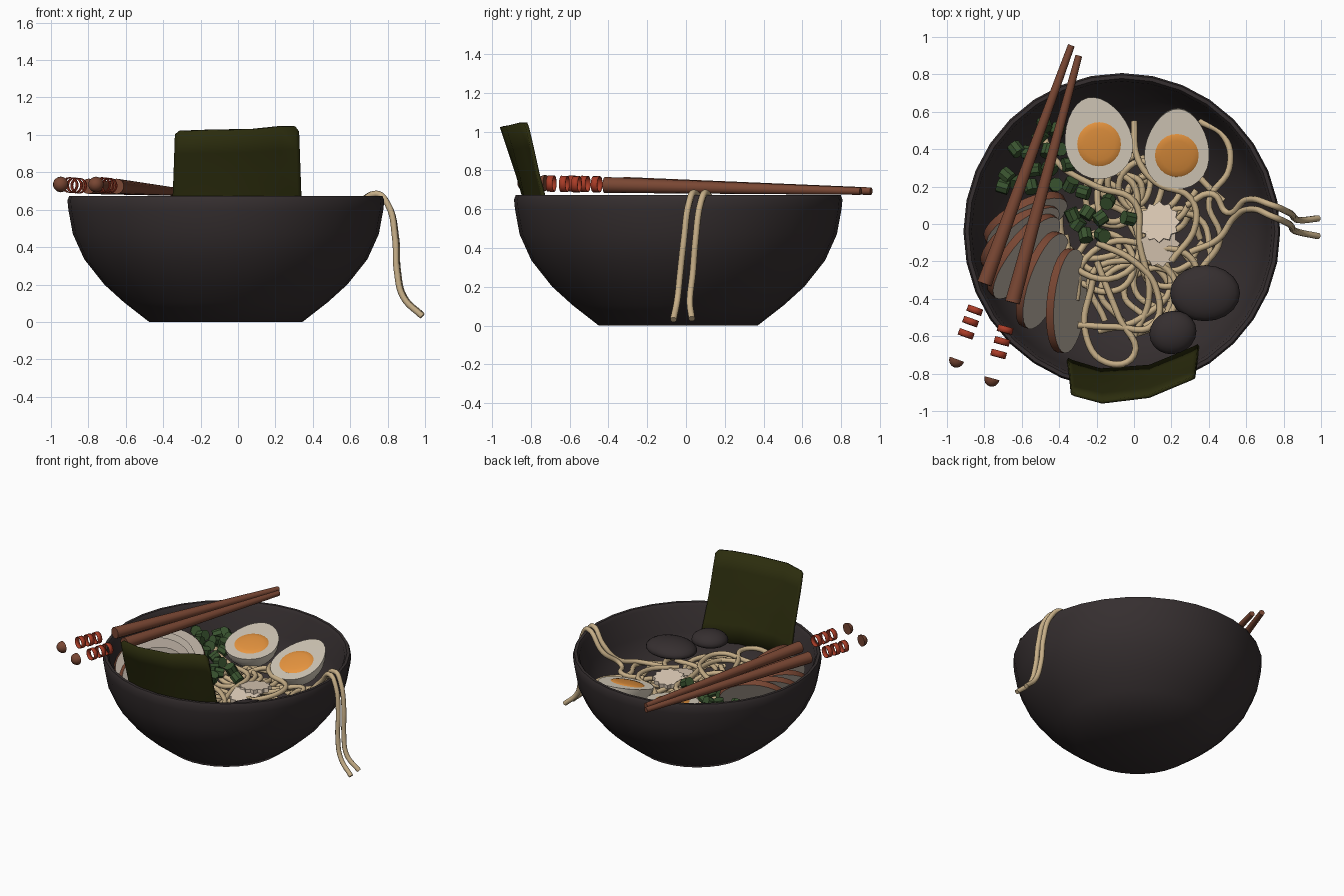
import bpy, bmesh, math, random
from mathutils import Vector, Matrix

if "Cube" in bpy.data.objects:
    bpy.data.objects.remove(bpy.data.objects["Cube"])

random.seed(4)
V = Vector
CX, CY = -0.065, -0.04          # bowl centre


def mat(name, r, g, b):
    m = bpy.data.materials.new(name)
    m.diffuse_color = (r, g, b, 1)
    m.use_nodes = True
    m.node_tree.nodes["Principled BSDF"].inputs["Base Color"].default_value = m.diffuse_color
    return m


BOWL = mat("charcoal", 0.036, 0.028, 0.029)
NOODLE = mat("noodle tan", 0.56, 0.42, 0.24)
NORI = mat("seaweed green", 0.024, 0.025, 0.004)
GREEN = mat("scallion green", 0.04, 0.085, 0.028)
WHITE = mat("egg white", 0.68, 0.61, 0.50)
YOLK = mat("yolk orange", 0.80, 0.30, 0.05)
CAKE = mat("fishcake cream", 0.74, 0.61, 0.48)
MEAT = mat("meat beige", 0.52, 0.45, 0.38)
BROWN = mat("wood brown", 0.19, 0.062, 0.033)
RED = mat("red lacquer", 0.40, 0.045, 0.02)


def finish(name, bm, mats, matrix=None, angle=40):
    if matrix is not None:
        bm.transform(matrix)
    me = bpy.data.meshes.new(name)
    bm.to_mesh(me)
    bm.free()
    for m in mats:
        me.materials.append(m)
    ob = bpy.data.objects.new(name, me)
    bpy.context.collection.objects.link(ob)
    bpy.ops.object.select_all(action='DESELECT')
    ob.select_set(True)
    bpy.context.view_layer.objects.active = ob
    bpy.ops.object.shade_smooth_by_angle(angle=math.radians(angle))
    return ob


def cone(r1, r2, depth, seg=14, caps=True):
    bm = bmesh.new()
    bmesh.ops.create_cone(bm, cap_ends=caps, segments=seg, radius1=r1, radius2=r2, depth=depth)
    return bm


def ball(seg=20, rings=12):
    bm = bmesh.new()
    bmesh.ops.create_uvsphere(bm, u_segments=seg, v_segments=rings, radius=1)
    return bm


def halve(bm):
    # keep the lower half with a flat cut face on top
    r = bmesh.ops.bisect_plane(bm, geom=bm.verts[:] + bm.edges[:] + bm.faces[:], plane_co=(0, 0, 0),
                               plane_no=(0, 0, 1), clear_outer=True)
    bmesh.ops.holes_fill(bm, edges=[e for e in bm.edges if e.is_boundary])


def place(loc, rot=(0, 0, 0), scale=(1, 1, 1)):
    e = Matrix.Identity(4)
    for ax, a in zip("XYZ", rot):
        e = Matrix.Rotation(math.radians(a), 4, ax) @ e
    return Matrix.Translation(loc) @ e @ Matrix.Diagonal((*scale, 1))


def aim(loc, direction):
    return Matrix.Translation(loc) @ V(direction).to_track_quat('Z', 'Y').to_matrix().to_4x4()


# bowl: lathed profile, outside then inside
prof = [(0, 0), (0.41, 0), (0.545, 0.105), (0.65, 0.2), (0.757, 0.335), (0.818, 0.47), (0.842, 0.6),
        (0.847, 0.65), (0.838, 0.672), (0.818, 0.672), (0.803, 0.65), (0.777, 0.47), (0.715, 0.345),
        (0.61, 0.22), (0.5, 0.125), (0.38, 0.06), (0, 0.05)]
bm = bmesh.new()
vs = [bm.verts.new((r, 0, z)) for r, z in prof]
es = [bm.edges.new(p) for p in zip(vs, vs[1:])]
bmesh.ops.spin(bm, geom=vs + es, axis=(0, 0, 1), cent=(0, 0, 0), steps=32, angle=math.tau)
bmesh.ops.remove_doubles(bm, verts=bm.verts, dist=1e-4)
bmesh.ops.recalc_face_normals(bm, faces=bm.faces)
finish("bowl", bm, [BOWL], place((CX, CY, 0)), 50)


# noodles: bevelled curves
def noodles(name, paths):
    cu = bpy.data.curves.new(name, 'CURVE')
    cu.dimensions = '3D'
    cu.bevel_depth = 0.0175
    cu.bevel_resolution = 2
    cu.resolution_u = 6
    cu.use_fill_caps = True
    for pts in paths:
        sp = cu.splines.new('BEZIER')
        sp.bezier_points.add(len(pts) - 1)
        for b, p in zip(sp.bezier_points, pts):
            b.co = p
            b.handle_left_type = b.handle_right_type = 'AUTO'
    cu.materials.append(NOODLE)
    ob = bpy.data.objects.new(name, cu)
    bpy.context.collection.objects.link(ob)
    bpy.ops.object.select_all(action='DESELECT')
    ob.select_set(True)
    bpy.context.view_layer.objects.active = ob
    bpy.ops.object.convert(target='MESH')


noodles("hanging_noodles", [
    [(0.28, 0.1, 0.44), (0.42, 0.16, 0.46), (0.5, 0.06, 0.47), (0.6, 0.13, 0.56), (0.74, 0.10, 0.685),
     (0.8, 0.075, 0.63), (0.845, 0.05, 0.45), (0.855, 0.035, 0.27), (0.89, 0.02, 0.13), (0.985, 0.03, 0.035)],
    [(0.3, -0.15, 0.43), (0.45, -0.08, 0.45), (0.54, 0.04, 0.49), (0.63, 0.08, 0.59), (0.74, 0.04, 0.685),
     (0.8, 0.015, 0.63), (0.84, -0.01, 0.45), (0.85, -0.03, 0.27), (0.885, -0.045, 0.13), (0.985, -0.065, 0.03)]])
noodles("top_noodles", [
    [(0.35, 0.55, 0.38), (0.48, 0.47, 0.42), (0.51, 0.3, 0.44), (0.4, 0.12, 0.44), (0.46, -0.08, 0.43), (0.36, -0.24, 0.4)],
    [(-0.5, 0.52, 0.4), (-0.42, 0.34, 0.44), (-0.2, 0.2, 0.45), (0, 0.12, 0.45), (0.03, -0.1, 0.44), (0.08, -0.4, 0.42), (0.0, -0.6, 0.4)],
    [(-0.22, -0.3, 0.42), (-0.26, -0.58, 0.42), (-0.15, -0.74, 0.43), (0.0, -0.7, 0.43), (-0.08, -0.5, 0.43), (-0.2, -0.2, 0.42)],
    [(-0.3, -0.54, 0.42), (-0.1, -0.55, 0.43), (0.1, -0.54, 0.43), (0.12, -0.35, 0.43), (0.0, -0.2, 0.44), (-0.2, -0.1, 0.43)],
    [(0.0, 0.55, 0.4), (0.02, 0.35, 0.44), (0.12, 0.22, 0.45), (0.3, 0.14, 0.45), (0.33, 0.0, 0.45), (0.2, -0.2, 0.43)]])
paths = []
for i in range(20):
    a = i * 2.4
    cx, cy = 0.02 + 0.2 * math.cos(a), -0.08 + 0.3 * math.sin(a)
    r = random.uniform(0.14, 0.3)
    z = random.uniform(0.33, 0.42)
    paths.append([(cx + r * random.uniform(0.6, 1) * math.cos(a + k * 1.1),
                   cy + r * random.uniform(0.6, 1) * math.sin(a + k * 1.1),
                   z + random.uniform(-0.03, 0.03)) for k in range(6)])
noodles("noodle_pile", paths)

# halved eggs
for n, loc, rot, s in (("right", (0.23, 0.40, 0.53), (17, 0, -2), (0.172, 0.225, 0.16)),
                       ("left", (-0.195, 0.46, 0.53), (10, 0, 14), (0.178, 0.225, 0.16))):
    bm = ball(28, 14)
    halve(bm)
    for v in bm.verts:
        v.co.x *= 1 - 0.16 * v.co.y
    finish("egg_" + n, bm, [WHITE], place(loc, rot, s))
    bm = ball(24, 8)
    at = place(loc, rot) @ Matrix.Translation((0, -0.035, 0))
    finish("yolk_" + n, bm, [YOLK], at @ Matrix.Diagonal((0.117, 0.12, 0.012, 1)), 60)

# sliced meat, fanned: brown edge, pale faces
for i, (x, y, az, a) in enumerate(((-0.58, 0.02, -62, 0.24), (-0.61, -0.07, -50, 0.25), (-0.59, -0.17, -38, 0.27),
                                   (-0.49, -0.30, -20, 0.27), (-0.36, -0.41, -6, 0.28))):
    bm = cone(1, 1, 0.045, 28)
    for f in bm.faces:
        f.material_index = 0 if abs(f.normal.z) < 0.5 else 1
    t, el = math.radians(az), math.radians(27)
    n = V((math.cos(t) * math.cos(el), math.sin(t) * math.cos(el), math.sin(el)))
    u = V((-math.sin(t), math.cos(t), 0))
    m = Matrix((u, n.cross(u), n)).transposed().to_4x4()
    finish(f"meat_slice_{i}", bm, [BROWN, MEAT],
           Matrix.Translation((x, y, 0.48)) @ m @ Matrix.Diagonal((a, 0.19, 1, 1)))

# fishcake slices with toothed edge
for i, (loc, rot) in enumerate((((0.135, -0.12, 0.425), (8, 4, 10)), ((0.135, 0.01, 0.44), (-6, -4, 0)))):
    bm = cone(0.112, 0.112, 0.03, 24)
    for v in bm.verts:
        k = round(math.atan2(v.co.y, v.co.x) / (math.tau / 24) - 0.25)
        if k % 2:
            v.co.x *= 0.83
            v.co.y *= 0.83
    finish(f"fishcake_{i}", bm, [CAKE], place(loc, rot), 20)

# mushrooms
for i, (loc, rz, s) in enumerate((((0.38, -0.37, 0.46), 0, (0.187, 0.15, 0.07)),
                                  ((0.208, -0.58, 0.49), 20, (0.127, 0.115, 0.07)))):
    bm = ball()
    for v in bm.verts:
        if v.co.z < 0:
            v.co.z *= 0.6
    finish(f"mushroom_{i}", bm, [BOWL], place(loc, (0, 0, rz), s), 60)

# chopped scallions
spots = [(-0.7, 0.2), (-0.68, 0.26), (-0.62, 0.22), (-0.63, 0.4), (-0.56, 0.38), (-0.5, 0.47), (-0.41, 0.5),
         (-0.46, 0.39), (-0.53, 0.29), (-0.45, 0.3), (-0.4, 0.4), (-0.35, 0.32), (-0.42, 0.21), (-0.34, 0.21),
         (-0.27, 0.17), (-0.33, 0.05), (-0.25, 0.06), (-0.14, 0.12), (-0.18, 0.03), (-0.03, 0.03),
         (-0.26, -0.06), (-0.17, -0.06), (-0.3, 0.0), (-0.55, 0.2), (-0.48, 0.53)]
for i, (x, y) in enumerate(spots):
    rot = [random.uniform(-80, 80) for _ in range(3)]
    z = 0.46 + 0.16 * max(0, -x - 0.3)
    finish(f"scallion_{i}", cone(0.038, 0.038, 0.062, 8), [GREEN], place((x, y, z), rot), 30)

# seaweed sheet leaning on the front rim
edge = [(-0.335, -0.895, 1.005), (-0.315, -0.905, 1.02), (-0.17, -0.945, 1.025), (0.08, -0.925, 1.03),
        (0.22, -0.87, 1.045), (0.305, -0.835, 1.045), (0.325, -0.825, 1.02)]
bm = bmesh.new()
rows = []
for j in range(6):
    t = j / 5
    rows.append([bm.verts.new((x * (1 + 0.06 * t), y + 0.17 * t + 0.008 * math.sin(5 * t + 6 * x), z + (0.42 - z) * t))
                 for x, y, z in edge])
for a, b in zip(rows, rows[1:]):
    for k in range(len(edge) - 1):
        bm.faces.new((a[k], b[k], b[k + 1], a[k + 1]))
ob = finish("seaweed_sheet", bm, [NORI])
sol = ob.modifiers.new("thickness", 'SOLIDIFY')
sol.thickness = 0.018
sol.offset = 0

# chopsticks with red bands and end caps
for i, (p, q, cap) in enumerate(((V((-0.80, -0.32, 0.725)), V((-0.335, 0.955, 0.693)), 0.43),
                                 (V((-0.65, -0.42, 0.725)), V((-0.295, 0.9, 0.693)), 0.42))):
    d = (q - p).normalized()
    finish(f"chopstick_{i}", cone(0.041, 0.019, (q - p).length), [BROWN], aim((p + q) / 2, d))
    for k, s in enumerate((0.15, 0.215, 0.285)):
        ring = finish(f"band_{i}_{k}", cone(0.042, 0.042, 0.035, 16, False), [RED], aim(p - d * s, d))
        ring.modifiers.new("thickness", 'SOLIDIFY').thickness = 0.004
    bm = ball(14, 8)
    halve(bm)
    finish(f"end_cap_{i}", bm, [BROWN], aim(p - d * cap, d) @ Matrix.Diagonal((0.042, 0.042, 0.045, 1)))
